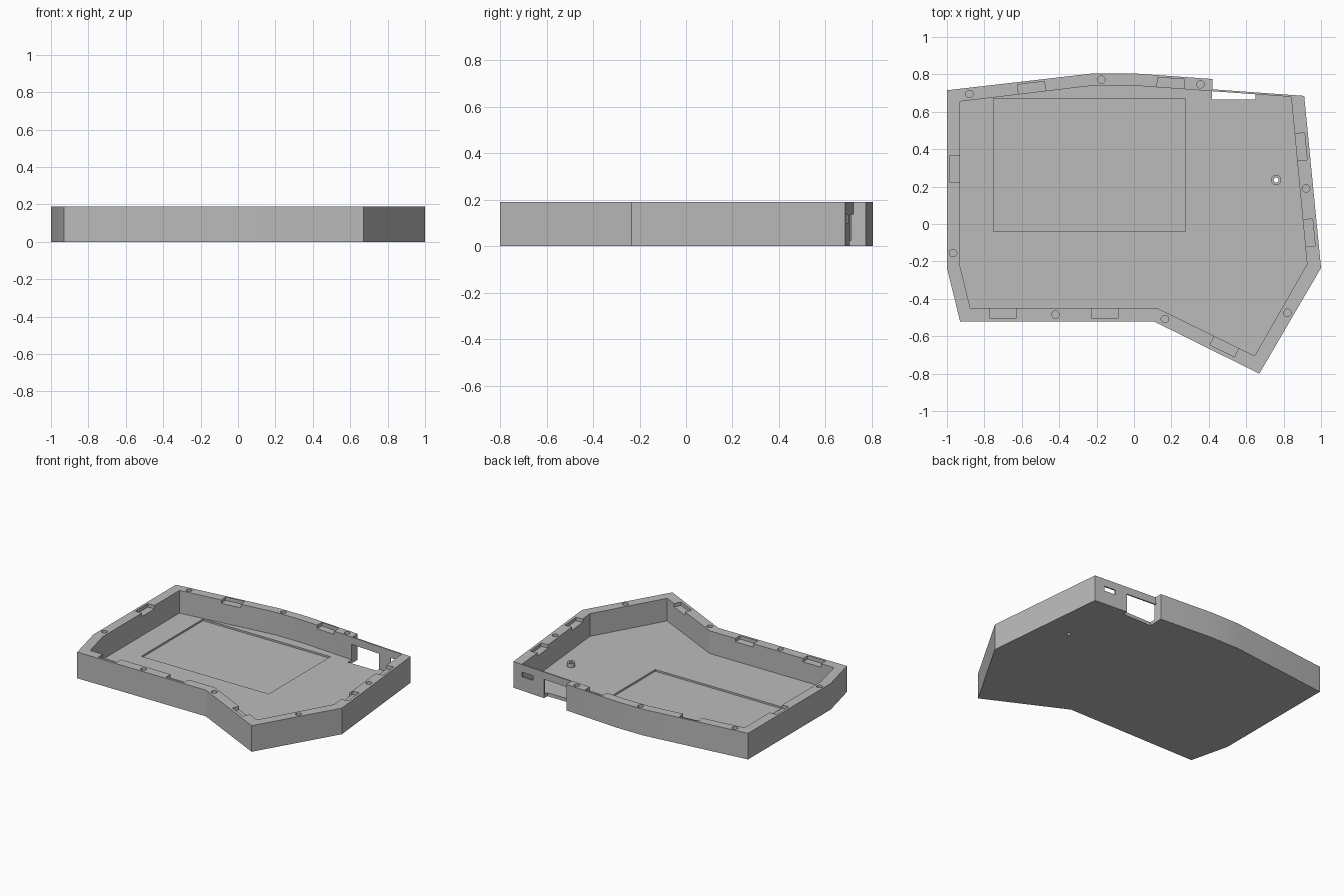
import bpy, bmesh
from math import cos, sin, pi, radians
from mathutils import Vector

default = bpy.data.objects.get("Cube")
if default:
    bpy.data.objects.remove(default, do_unlink=True)

HEIGHT, FLOOR = 0.19, 0.025

grey = bpy.data.materials.new("case grey")
grey.use_nodes = True
grey.diffuse_color = (0.5, 0.5, 0.5, 1)
grey.node_tree.nodes["Principled BSDF"].inputs["Base Color"].default_value = (0.5, 0.5, 0.5, 1)


def prism(name, points, z0, z1):
    """Extrude a flat outline from z0 up to z1."""
    bm = bmesh.new()
    face = bm.faces.new([bm.verts.new((x, y, z0)) for x, y in points])
    new = bmesh.ops.extrude_face_region(bm, geom=[face])["geom"]
    bmesh.ops.translate(bm, vec=(0, 0, z1 - z0),
                        verts=[v for v in new if isinstance(v, bmesh.types.BMVert)])
    bmesh.ops.recalc_face_normals(bm, faces=bm.faces)
    mesh = bpy.data.meshes.new(name)
    bm.to_mesh(mesh)
    bm.free()
    mesh.materials.append(grey)
    obj = bpy.data.objects.new(name, mesh)
    bpy.context.collection.objects.link(obj)
    return obj


def rect(x0, x1, y0, y1):
    return [(x0, y0), (x1, y0), (x1, y1), (x0, y1)]


def circle(x, y, r, n=24):
    return [(x + r * cos(2 * pi * i / n), y + r * sin(2 * pi * i / n)) for i in range(n)]


def combine(target, tool, operation="DIFFERENCE"):
    """Apply a boolean and discard the tool."""
    mod = target.modifiers.new("cut", "BOOLEAN")
    mod.operation, mod.solver, mod.object = operation, "EXACT", tool
    bpy.context.view_layer.objects.active = target
    bpy.ops.object.modifier_apply(modifier=mod.name)
    bpy.data.objects.remove(tool, do_unlink=True)


# Outer shell and hollow interior
outer = [(-1, 0.715), (-1, -0.235), (-0.93, -0.52), (0.105, -0.52), (0.67, -0.8),
         (1, -0.235), (0.91, 0.685), (0.42, 0.72), (0.42, 0.775), (0, 0.805), (-0.22, 0.805)]
inner = [(-0.93, 0.655), (-0.93, -0.225), (-0.875, -0.45), (0.125, -0.45), (0.645, -0.705),
         (0.925, -0.215), (0.84, 0.68), (0, 0.74), (-0.22, 0.74)]
case = prism("keyboard_case", outer, 0, HEIGHT)
combine(case, prism("cavity", inner, FLOOR, 0.3))

# Shallow floor recess
combine(case, prism("floor_recess", rect(-0.75, 0.275, -0.04, 0.67), 0.012, 0.1))

# Back openings: large notch through wall and floor, and a small port
combine(case, prism("back_notch", rect(0.418, 0.65, 0.665, 0.73), -0.1, 0.137))
combine(case, prism("port_slot", rect(0.745, 0.835, 0.65, 0.75), 0.1, 0.135))

# Raised boss with a hole through the floor
combine(case, prism("boss", circle(0.76, 0.235, 0.027), 0.01, 0.055), "UNION")
combine(case, prism("boss_hole", circle(0.76, 0.235, 0.013), -0.1, 0.1))

# Screw holes in the rim
for x, y in [(-0.88, 0.695), (-0.175, 0.772), (0.355, 0.747), (0.92, 0.19),
             (-0.967, -0.155), (-0.42, -0.485), (0.165, -0.508), (0.82, -0.475)]:
    combine(case, prism("screw_hole", circle(x, y, 0.02), 0.09, 0.3))

# Clip pockets along the inside of the rim: inner edge point and outward angle
for x, y, angle in [(-0.93, 0.295, 180), (-0.545, 0.701, 96.8), (0.195, 0.726, 85.9),
                    (0.866, 0.41, 5.4), (0.909, -0.05, 5.4), (-0.7, -0.45, 270),
                    (-0.155, -0.45, 270), (0.495, -0.631, 243.9)]:
    n = Vector((cos(radians(angle)), sin(radians(angle))))
    t = Vector((-n.y, n.x)) * 0.0725
    p = Vector((x, y))
    a, b = p - n * 0.03, p + n * 0.053
    combine(case, prism("clip_pocket", [a - t, b - t, b + t, a + t], 0.165, 0.3))

# Smooth the round holes and shallow bends, keep edges sharp
bpy.ops.object.select_all(action="DESELECT")
case.select_set(True)
bpy.context.view_layer.objects.active = case
bpy.ops.object.shade_smooth_by_angle(angle=radians(20))
